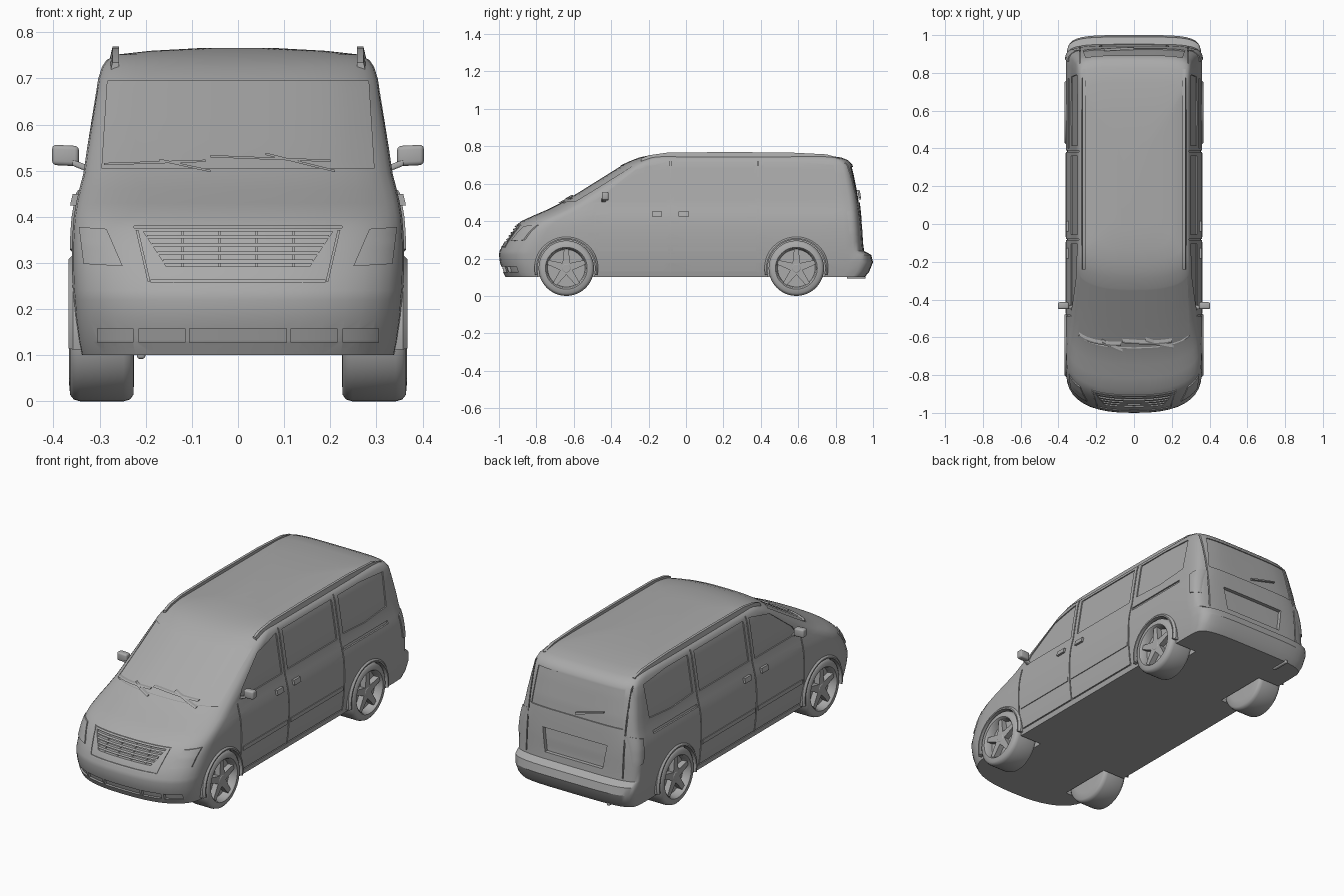
import bpy, bmesh, math
from mathutils import Matrix, Vector

if "Cube" in bpy.data.objects:
    bpy.data.objects.remove(bpy.data.objects["Cube"])

GREY = bpy.data.materials.new("grey")
GREY.diffuse_color = (0.4, 0.4, 0.4, 1)
GREY.use_nodes = True
GREY.node_tree.nodes["Principled BSDF"].inputs["Base Color"].default_value = GREY.diffuse_color
NF, NB = 2.5, 4.5          # roundness of the nose and tail in plan

# z, nose y, nose depth, half width, tail y, tail depth
KEYS = [
    (0.10, -0.965, 0.20, 0.340, 0.955, 0.12), (0.13, -0.980, 0.20, 0.346, 0.980, 0.12),
    (0.18, -0.995, 0.21, 0.353, 1.000, 0.13), (0.22, -1.000, 0.21, 0.356, 0.990, 0.12),
    (0.24, -0.997, 0.21, 0.358, 0.952, 0.10), (0.29, -0.970, 0.20, 0.360, 0.947, 0.10),
    (0.34, -0.938, 0.19, 0.360, 0.945, 0.10), (0.375, -0.912, 0.19, 0.358, 0.942, 0.10),
    (0.40, -0.880, 0.19, 0.356, 0.940, 0.10), (0.43, -0.815, 0.18, 0.351, 0.937, 0.10),
    (0.46, -0.745, 0.17, 0.344, 0.934, 0.10), (0.495, -0.675, 0.16, 0.335, 0.930, 0.10),
    (0.55, -0.585, 0.155, 0.327, 0.922, 0.10), (0.60, -0.505, 0.15, 0.319, 0.912, 0.10),
    (0.65, -0.425, 0.14, 0.311, 0.902, 0.10), (0.70, -0.345, 0.13, 0.303, 0.890, 0.10),
    (0.725, -0.290, 0.12, 0.295, 0.868, 0.10), (0.74, -0.250, 0.11, 0.285, 0.830, 0.10),
    (0.752, -0.195, 0.10, 0.262, 0.750, 0.10), (0.760, -0.140, 0.10, 0.190, 0.620, 0.10),
    (0.766, -0.050, 0.10, 0.080, 0.450, 0.10),
]


def level(z):
    z = min(max(z, KEYS[0][0]), KEYS[-1][0])
    for a, b in zip(KEYS, KEYS[1:]):
        if z <= b[0]:
            f = (z - a[0]) / (b[0] - a[0])
            return [p + (q - p) * f for p, q in zip(a[1:], b[1:])]


def on_body(kind, u, z, off, s=1):
    """Point on the body shell pushed outwards by off."""
    yf, df, w, yb, db = level(z)
    arc = lambda v, n: max(0.0, 1 - min(abs(v), 1) ** n) ** (1 / n)
    if kind == "front":
        return (u, yf + df * (1 - arc(u / w, NF)) - off, z)
    if kind == "back":
        return (u, yb - db * (1 - arc(u / w, NB)) + off, z)
    x = w
    if u < yf + df:
        x = w * arc((yf + df - u) / df, NF)
    elif u > yb - db:
        x = w * arc((u - yb + db) / db, NB)
    return (s * (x + off), u, z)


def finish(bm, name, angle=30):
    bmesh.ops.recalc_face_normals(bm, faces=bm.faces[:])
    me = bpy.data.meshes.new(name)
    bm.to_mesh(me)
    bm.free()
    ob = bpy.data.objects.new(name, me)
    bpy.context.collection.objects.link(ob)
    me.materials.append(GREY)
    smooth(ob, angle)
    return ob


def smooth(ob, angle=30):
    bpy.ops.object.select_all(action="DESELECT")
    ob.select_set(True)
    bpy.context.view_layer.objects.active = ob
    bpy.ops.object.shade_smooth_by_angle(angle=math.radians(angle))


def slab(bm, kind, low, up, lo, hi, s=1, n=12):
    """Closed slab following the body between a lower and an upper polyline."""
    def sample(line, f):
        t = f * (len(line) - 1)
        i = min(int(t), len(line) - 2)
        return Vector(line[i]).lerp(Vector(line[i + 1]), t - i)
    layers = []
    for off in (lo, hi):
        rows = []
        for j in range(n + 1):
            pts = [sample(low, i / n).lerp(sample(up, i / n), j / n) for i in range(n + 1)]
            rows.append([bm.verts.new(on_body(kind, p.x, p.y, off, s)) for p in pts])
        layers.append(rows)
    a, b = layers
    for L in layers:
        for j in range(n):
            for i in range(n):
                bm.faces.new((L[j][i], L[j][i + 1], L[j + 1][i + 1], L[j + 1][i]))
    rim = [(0, i) for i in range(n)] + [(j, n) for j in range(n)]
    rim += [(n, i) for i in range(n, 0, -1)] + [(j, 0) for j in range(n, 0, -1)]
    for (j, i), (k, l) in zip(rim, rim[1:] + rim[:1]):
        bm.faces.new((a[j][i], a[k][l], b[k][l], b[j][i]))


def rect(bm, kind, u0, u1, z0, z1, lo, hi, s=1):
    slab(bm, kind, [(u0, z0), (u1, z0)], [(u0, z1), (u1, z1)], lo, hi, s)


def lathe(bm, profile, centre, s=1, start=0, sweep=360, steps=40, closed=False):
    """Turn (radius, x) points about a sideways axis."""
    vs = [bm.verts.new((x * s, r * math.cos(math.radians(start)), r * math.sin(math.radians(start))))
          for r, x in profile]
    pairs = list(zip(vs, vs[1:])) + ([(vs[-1], vs[0])] if closed else [])
    es = [bm.edges.new(p) for p in pairs]
    before = set(bm.verts) - set(vs)
    bmesh.ops.spin(bm, geom=vs + es, axis=(1, 0, 0), cent=(0, 0, 0),
                   angle=math.radians(sweep), steps=steps)
    new = [v for v in bm.verts if v not in before]
    bmesh.ops.translate(bm, verts=new, vec=centre)
    bmesh.ops.remove_doubles(bm, verts=new, dist=1e-5)


# body shell: stacked plan outlines
bm = bmesh.new()
rings = []
for z, yf, df, w, yb, db in KEYS:
    quarter = [math.radians(a) for a in range(0, 91, 9)]
    half = [(w * math.sin(t) ** (2 / NF), yf + df * (1 - max(math.cos(t), 0) ** (2 / NF))) for t in quarter]
    half += [(w, yf + df + (yb - db - yf - df) * i / 10) for i in range(1, 10)]
    half += [(w * math.sin(t) ** (2 / NB), yb - db * (1 - max(math.cos(t), 0) ** (2 / NB)))
             for t in reversed(quarter)]
    loop = half + [(-x, y) for x, y in half[-2:0:-1]]
    rings.append([bm.verts.new((x, y, z)) for x, y in loop])
for r, q in zip(rings, rings[1:]):
    for i in range(len(r)):
        k = (i + 1) % len(r)
        bm.faces.new((r[i], r[k], q[k], q[i]))
bm.faces.new(rings[0])
bm.faces.new(rings[-1])
body = finish(bm, "body")

AXLES, RADIUS = (-0.64, 0.59), 0.148
# cutters: wheel wells, window and grille recesses, door seams
wells, recess, seams = bmesh.new(), bmesh.new(), bmesh.new()
for s in (1, -1):
    for y in AXLES:
        lathe(wells, [(0, 0.21), (0.157, 0.21), (0.157, 0.5), (0, 0.5)], (0, y, RADIUS), s)
    slab(recess, "side", [(-0.46, 0.505), (-0.28, 0.505), (-0.105, 0.505)],
         [(-0.43, 0.55), (-0.27, 0.675), (-0.105, 0.715)], -0.006, 0.03, s)
    rect(recess, "side", -0.055, 0.36, 0.51, 0.715, -0.006, 0.03, s)
    slab(recess, "side", [(0.415, 0.52), (0.60, 0.51), (0.78, 0.525)],
         [(0.415, 0.715), (0.60, 0.715), (0.79, 0.70)], -0.006, 0.03, s)
    rect(recess, "side", 0.40, 0.77, 0.442, 0.458, -0.008, 0.03, s)
    rect(recess, "front", *sorted((0.115 * s, 0.215 * s)), 0.128, 0.158, -0.015, 0.05)
    rect(recess, "front", *sorted((0.228 * s, 0.305 * s)), 0.128, 0.158, -0.015, 0.05)
    for y, top in ((-0.485, 0.49), (-0.082, 0.73), (0.385, 0.73)):
        rect(seams, "side", y - 0.003, y + 0.003, 0.125, top, -0.006, 0.02, s)
    rect(seams, "side", -0.478, -0.088, 0.127, 0.133, -0.006, 0.02, s)
    rect(seams, "side", -0.076, 0.379, 0.127, 0.133, -0.006, 0.02, s)
rect(recess, "front", -0.105, 0.105, 0.128, 0.158, -0.015, 0.05)
slab(recess, "front", [(-0.155, 0.292), (0.155, 0.292)], [(-0.205, 0.368), (0.205, 0.368)], -0.02, 0.06)
slab(recess, "front", [(-0.295, 0.505), (0.295, 0.505)], [(-0.283, 0.695), (0.283, 0.695)], -0.006, 0.05)
slab(recess, "back", [(-0.27, 0.50), (0.27, 0.50)], [(-0.255, 0.69), (0.255, 0.69)], -0.006, 0.05)
slab(recess, "back", [(-0.17, 0.275), (0.17, 0.275)], [(-0.19, 0.40), (0.19, 0.40)], -0.02, 0.05)
rect(seams, "front", -0.225, 0.225, 0.376, 0.380, -0.006, 0.03)
for s in (1, -1):
    rect(seams, "back", 0.285 * s - 0.003, 0.285 * s + 0.003, 0.25, 0.71, -0.008, 0.03)
for name, cut in (("wheel_well_cutter", wells), ("recess_cutter", recess), ("seam_cutter", seams)):
    cutter = finish(cut, name)
    cutter.hide_render = True
    mod = body.modifiers.new(name, "BOOLEAN")
    mod.operation, mod.solver, mod.object = "DIFFERENCE", "EXACT", cutter
    bpy.context.view_layer.objects.active = body
    bpy.ops.object.modifier_apply(modifier=name)
    bpy.data.objects.remove(cutter)
smooth(body)

# grille bars
bm = bmesh.new()
for z, x in ((0.303, 0.163), (0.321, 0.174), (0.339, 0.186), (0.357, 0.197)):
    rect(bm, "front", -x, x, z - 0.004, z + 0.004, -0.025, -0.002)
for x in (-0.12, -0.04, 0.04, 0.12):
    rect(bm, "front", x - 0.002, x + 0.002, 0.29, 0.368, -0.025, -0.008)
finish(bm, "grille_bars")

# lamps, trim and handles that follow the shell
lamps, tails, trim, handles, wipers = (bmesh.new() for _ in range(5))
for s in (1, -1):
    slab(lamps, "front", [(0.25 * s, 0.293), (0.335 * s, 0.298)],
         [(0.285 * s, 0.374), (0.345 * s, 0.378)], -0.02, 0.008)
    slab(tails, "side", [(0.875, 0.33), (0.925, 0.32)], [(0.86, 0.45), (0.92, 0.47)], -0.02, 0.005, s)
    rect(trim, "side", -0.47, -0.095, 0.24, 0.262, -0.01, 0.004, s)
    rect(trim, "side", -0.07, 0.375, 0.24, 0.262, -0.01, 0.004, s)
    slab(trim, "front", [(0.19 * s, 0.26), (0.196 * s, 0.26)], [(0.216 * s, 0.372), (0.222 * s, 0.372)], -0.01, 0.004)
    for y in (-0.155, -0.012):
        rect(handles, "side", y - 0.027, y + 0.027, 0.425, 0.45, -0.01, 0.012, s)
rect(trim, "front", -0.19, 0.19, 0.258, 0.264, -0.01, 0.004)
for a, b in (((-0.29, 0.512), (-0.07, 0.519)), ((-0.17, 0.521), (-0.06, 0.497)),
             ((-0.06, 0.529), (0.20, 0.519)), ((0.06, 0.534), (0.21, 0.497))):
    slab(wipers, "front", [a, b], [(a[0], a[1] + 0.005), (b[0], b[1] + 0.005)], -0.003, 0.012)
slab(wipers, "back", [(-0.16, 0.56), (0.0, 0.515)], [(-0.16, 0.566), (0.0, 0.525)], -0.003, 0.01)
for part, name in ((lamps, "headlights"), (tails, "tail_lights"), (trim, "body_trim"),
                   (handles, "door_handles"), (wipers, "wipers")):
    finish(part, name)

# wheels with five-spoke rims, and arch lips
TYRE = [(0, 0.225), (0.10, 0.225), (0.134, 0.227), (0.144, 0.234), (0.148, 0.248), (0.148, 0.342),
        (0.144, 0.356), (0.134, 0.364), (0.112, 0.366), (0.106, 0.360), (0.100, 0.325), (0, 0.325)]
HUB = [(0, 0.32), (0.026, 0.32), (0.026, 0.352), (0.020, 0.356), (0, 0.356)]
LIP = [(0.153, 0.33), (0.153, 0.367), (0.160, 0.368), (0.170, 0.358), (0.170, 0.33)]
for y, end in zip(AXLES, ("front", "rear")):
    for s, side in ((1, "right"), (-1, "left")):
        bm = bmesh.new()
        lathe(bm, TYRE, (0, y, RADIUS), s, steps=48)
        finish(bm, f"{end}_{side}_tyre", 40)
        bm = bmesh.new()
        lathe(bm, HUB, (0, y, RADIUS), s, steps=20)
        for k in range(5):
            made = bmesh.ops.create_cube(bm, size=1)["verts"]
            for v in made:
                outer = v.co.z > 0
                v.co = (s * (0.322 if v.co.x < 0 else 0.354), v.co.y * (0.044 if not outer else 0.024),
                        0.104 if outer else 0.012)
            bmesh.ops.rotate(bm, verts=made, cent=(0, 0, 0), matrix=Matrix.Rotation(k * math.tau / 5, 3, "X"))
            bmesh.ops.translate(bm, verts=made, vec=(0, y, RADIUS))
        finish(bm, f"{end}_{side}_spokes")
        bm = bmesh.new()
        lathe(bm, LIP, (0, y, RADIUS), s, start=-12, sweep=204, steps=32, closed=True)
        bmesh.ops.holes_fill(bm, edges=[e for e in bm.edges if e.is_boundary])
        finish(bm, f"{end}_{side}_arch_lip", 40)


def block(name, size, centre, bevel, shear=0.0):
    bm = bmesh.new()
    bmesh.ops.create_cube(bm, size=1)
    for v in bm.verts:
        v.co = Vector([c * d for c, d in zip(v.co, size)])
        v.co.z += shear * v.co.x
        v.co += Vector(centre)
    bmesh.ops.bevel(bm, geom=bm.edges[:], offset=bevel, segments=3, profile=0.5, affect="EDGES")
    return finish(bm, name, 40)


# door mirrors and roof rails
for s, side in ((1, "right"), (-1, "left")):
    block(f"{side}_mirror", (0.058, 0.036, 0.044), (0.374 * s, -0.432, 0.533), 0.009, 0.05 * s)
    block(f"{side}_mirror_arm", (0.045, 0.022, 0.014), (0.337 * s, -0.44, 0.509), 0.004, 0.4 * s)
    bm = bmesh.new()
    path = [(-0.24, 0.735), (-0.20, 0.752), (-0.10, 0.766), (0.20, 0.769), (0.55, 0.767), (0.75, 0.757), (0.82, 0.738)]
    rows = [[bm.verts.new((s * x, y, z + dz)) for x, dz in
             ((0.258, -0.03), (0.258, 0), (0.272, 0), (0.279, -0.03))] for y, z in path]
    for p, q in zip(rows, rows[1:]):
        for i in range(4):
            bm.faces.new((p[i], p[(i + 1) % 4], q[(i + 1) % 4], q[i]))
    bm.faces.new(rows[0])
    bm.faces.new(rows[-1])
    finish(bm, f"{side}_roof_rail")

# tailpipe
block("tailpipe", (0.018, 0.10, 0.018), (-0.21, 0.91, 0.101), 0.006)
